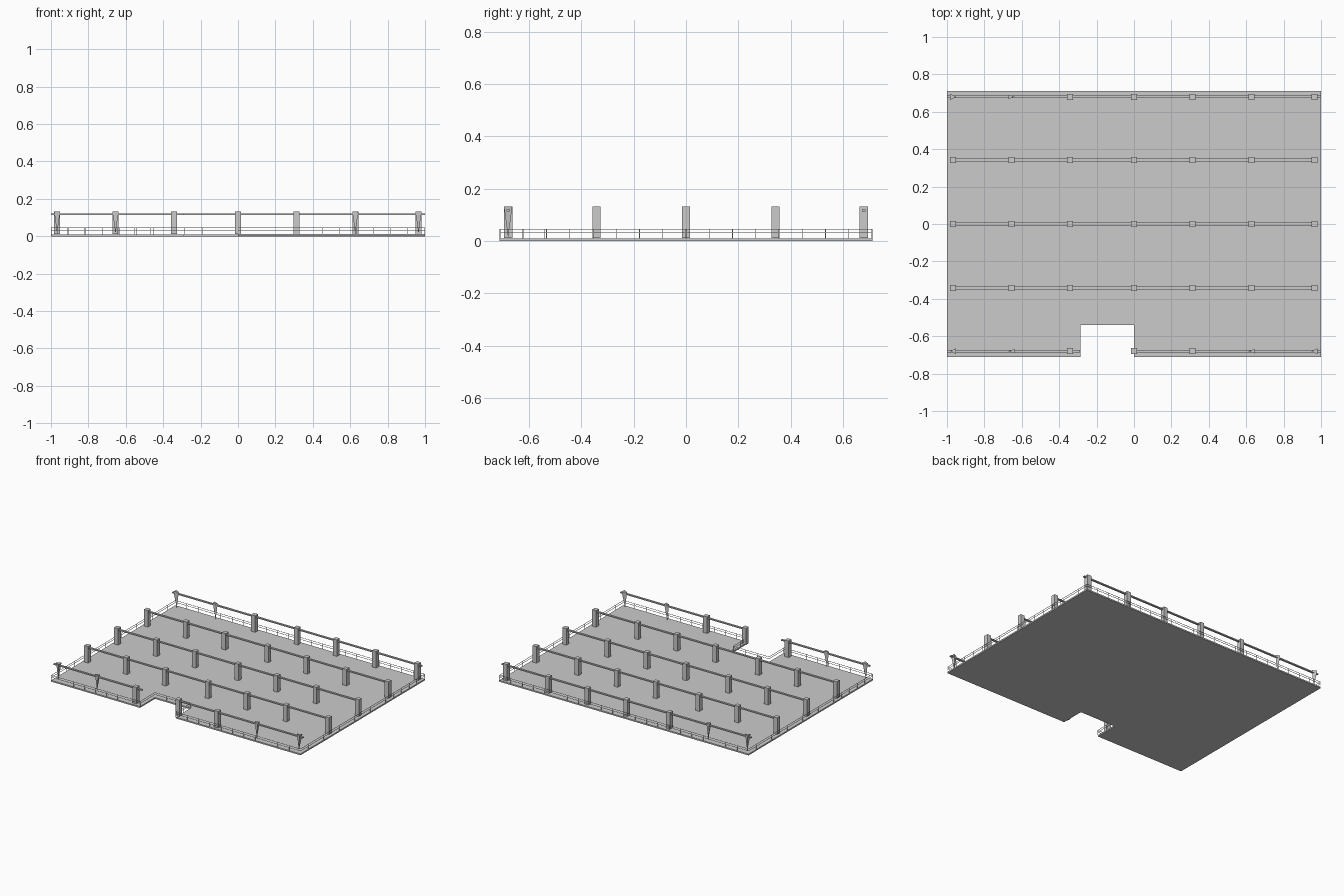
import bpy, bmesh, math
from mathutils import Vector

if "Cube" in bpy.data.objects:
    bpy.data.objects.remove(bpy.data.objects["Cube"])

SLAB_TOP = 0.012
COL_X = [-0.967, -0.655, -0.343, 0.0, 0.312, 0.627, 0.965]
COL_Y = [-0.68, -0.342, 0.0, 0.342, 0.68]


def finish(name, bm):
    bmesh.ops.recalc_face_normals(bm, faces=bm.faces)
    me = bpy.data.meshes.new(name)
    bm.to_mesh(me)
    bm.free()
    ob = bpy.data.objects.new(name, me)
    bpy.context.collection.objects.link(ob)
    return ob


def box(bm, lo, hi):
    vs = bmesh.ops.create_cube(bm, size=1)["verts"]
    for v in vs:
        v.co = Vector([(a + b) / 2 + c * (b - a) for a, b, c in zip(lo, hi, v.co)])


def slab(name, outline, z0, z1):
    bm = bmesh.new()
    face = bm.faces.new([bm.verts.new((x, y, z0)) for x, y in outline])
    top = bmesh.ops.extrude_face_region(bm, geom=[face])["geom"]
    for v in top:
        if isinstance(v, bmesh.types.BMVert):
            v.co.z = z1
    if not face.is_valid or len(bm.faces) < len(outline) + 2:
        bm.faces.new([v for v in bm.verts if v.co.z == z0])
    finish(name, bm)


# floor slab with stair notch, and the separate front right strip
slab("floor_slab", [(-1, -0.712), (-0.288, -0.712), (-0.288, -0.54),
                    (1, -0.54), (1, 0.712), (-1, 0.712)], 0, SLAB_TOP - 0.002)
slab("front_right_slab", [(0, -0.712), (1, -0.712), (1, -0.54), (0, -0.54)], 0.001, SLAB_TOP - 0.001)

# columns: full square posts, with tapered wedges at the outer corners
tapered = {(0, 0): -1, (1, 0): -1, (5, 0): -1, (6, 0): -1, (0, 4): 1, (1, 4): 1}
cols, wedges = bmesh.new(), bmesh.new()
h = 0.016
for j, y in enumerate(COL_Y):
    for i, x in enumerate(COL_X):
        if (i, j) in tapered:
            s = tapered[(i, j)]
            w = h if i in (0, 6) else h * 0.7
            top = [wedges.verts.new((x + a * s * h, y + b * w, 0.132))
                   for a, b in ((1, 0), (-1, 1), (-1, -1))]
            tip = wedges.verts.new((x, y, SLAB_TOP))
            wedges.faces.new(top)
            for k in range(3):
                wedges.faces.new((top[k], top[(k + 1) % 3], tip))
        else:
            box(cols, (x - h, y - h, SLAB_TOP), (x + h, y + h, 0.132))
finish("columns", cols)
finish("corner_wedge_columns", wedges)

# slim beams along each column row, broken at the notch
bm = bmesh.new()
for j, y in enumerate(COL_Y):
    spans = [(-0.97, 0.97)]
    if j == 0:
        spans = [(-1, -0.29), (0, 1)]
    elif j == 4:
        spans = [(-1, 1)]
    for a, b in spans:
        box(bm, (a, y - 0.007, 0.113), (b, y + 0.007, 0.121))
finish("beams", bm)

# thin guard rail following the edge, including the notch
path = [(-1, -0.712), (-0.288, -0.712), (-0.288, -0.54), (0, -0.54),
        (0, -0.712), (1, -0.712), (1, 0.712), (-1, 0.712)]
t = 0.001
bm = bmesh.new()
for k, p in enumerate(path):
    q = path[(k + 1) % len(path)]
    x0, x1 = sorted((p[0], q[0]))
    y0, y1 = sorted((p[1], q[1]))
    # keep the bars inside the slab outline limits
    clamp = lambda v, m: max(-m + t, min(m - t, v))
    x0, x1 = clamp(x0, 1), clamp(x1, 1)
    y0, y1 = clamp(y0, 0.712), clamp(y1, 0.712)
    for z in (0.032, 0.046):
        box(bm, (x0 - t, y0 - t, z - t), (x1 + t, y1 + t, z + t))
    n = max(2, round(max(x1 - x0, y1 - y0) / 0.09))
    for i in range(n + 1):
        x, y = x0 + (x1 - x0) * i / n, y0 + (y1 - y0) * i / n
        box(bm, (x - t, y - t, 0.009), (x + t, y + t, 0.046))
finish("guard_rail", bm)
